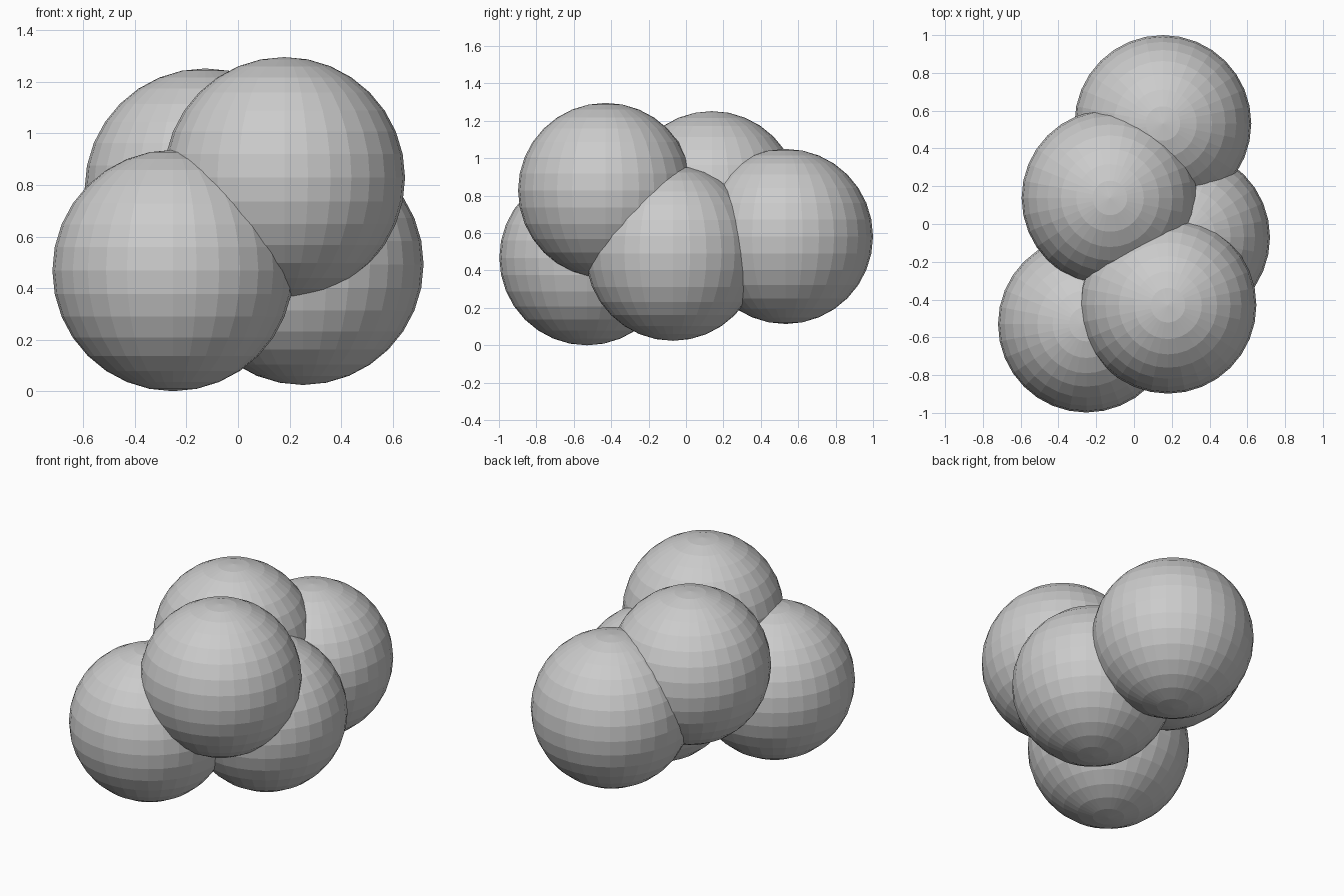
import bpy

if "Cube" in bpy.data.objects:
    bpy.data.objects.remove(bpy.data.objects["Cube"])

RADIUS = 0.468

# Cluster of equal, flat-faced overlapping balls
balls = {
    "front_left_ball": (-0.252, -0.53, 0.468),
    "front_top_ball": (0.18, -0.43, 0.828),
    "middle_top_ball": (-0.127, 0.138, 0.784),
    "right_ball": (0.252, -0.07, 0.492),
    "back_ball": (0.153, 0.532, 0.582),
}

for name, centre in balls.items():
    bpy.ops.mesh.primitive_uv_sphere_add(
        segments=32, ring_count=16, radius=RADIUS, location=centre)
    bpy.context.object.name = name
